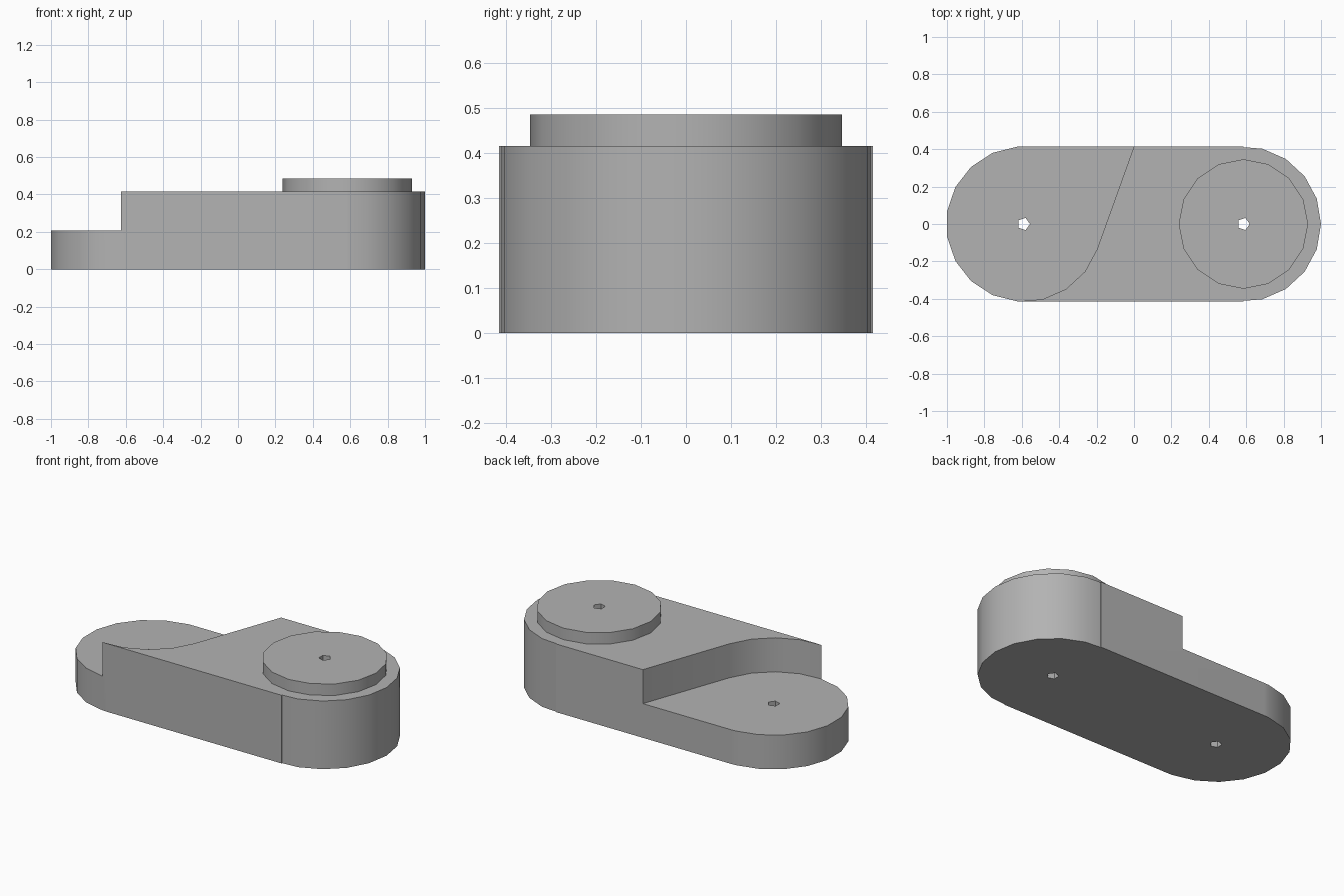
import bpy, bmesh
from math import cos, sin, pi, radians

old = bpy.data.objects.get("Cube")
if old:
    bpy.data.objects.remove(old)

LEFT, RIGHT = -0.59, 0.585      # pivot centres along x
R = 0.415                       # half width of the arm
SIDES = 19                      # segments of the rounded ends
LOW, TOP, BOSS_TOP = 0.208, 0.415, 0.485

grey = bpy.data.materials.new("plain grey")
grey.use_nodes = True
colour = (0.45, 0.45, 0.45, 1)
grey.diffuse_color = colour
grey.node_tree.nodes["Principled BSDF"].inputs["Base Color"].default_value = colour


def arc(cx, r, sides, first, last):
    """Corners first..last of a regular polygon centred on the x axis."""
    return [(cx + r * cos(2 * pi * i / sides), r * sin(2 * pi * i / sides))
            for i in range(first, last + 1)]


def prism(name, outline, z0, z1):
    """Extrude a flat outline from z0 to z1."""
    bm = bmesh.new()
    face = bm.faces.new([bm.verts.new((x, y, z0)) for x, y in outline])
    ext = bmesh.ops.extrude_face_region(bm, geom=[face])
    moved = [v for v in ext["geom"] if isinstance(v, bmesh.types.BMVert)]
    bmesh.ops.translate(bm, verts=moved, vec=(0, 0, z1 - z0))
    bmesh.ops.recalc_face_normals(bm, faces=bm.faces)
    mesh = bpy.data.meshes.new(name)
    bm.to_mesh(mesh)
    bm.free()
    mesh.materials.append(grey)
    obj = bpy.data.objects.new(name, mesh)
    bpy.context.collection.objects.link(obj)
    return obj


def combine(target, tool, operation):
    """Apply a boolean and remove the helper."""
    mod = target.modifiers.new(operation.title(), "BOOLEAN")
    mod.operation, mod.solver, mod.object = operation, "EXACT", tool
    bpy.context.view_layer.objects.active = target
    bpy.ops.object.modifier_apply(modifier=mod.name)
    bpy.data.objects.remove(tool)


# Arm: straight middle with a rounded end at each pivot
right_end = arc(RIGHT, R, SIDES, -4, 4)
left_end = arc(LEFT, R, SIDES, 5, 14)
shoulder = R * cos(pi / SIDES / 2) * 0.993
outline = ([(RIGHT, -R), (RIGHT, -shoulder)] + right_end +
           [(RIGHT, shoulder), (RIGHT, R), (LEFT, R)] + left_end + [(LEFT, -R)])
arm = prism("link_arm", outline, 0, TOP)

# Lowered seat around the left pivot, with a curved and then slanted wall
seat = arc(LEFT, R, SIDES, -5, -1)
edge_x = seat[0][0]
seat += [(0, R), (0, 0.6), (-1.2, 0.6), (-1.2, -0.6), (edge_x, -0.6)]
combine(arm, prism("seat_cutter", seat, LOW, 0.7), "DIFFERENCE")

# Raised disc on the right pivot
combine(arm, prism("raised_disc", arc(RIGHT, 0.346, 16, 0, 15), TOP - 0.05, BOSS_TOP), "UNION")

# Pin hole through each pivot
for cx in (LEFT, RIGHT):
    combine(arm, prism("pin_cutter", arc(cx, 0.034, 5, 0, 4), -0.1, 0.7), "DIFFERENCE")

# Smooth rounded walls, sharp corners
bpy.ops.object.select_all(action="DESELECT")
arm.select_set(True)
bpy.context.view_layer.objects.active = arm
bpy.ops.object.shade_smooth_by_angle(angle=radians(30))
